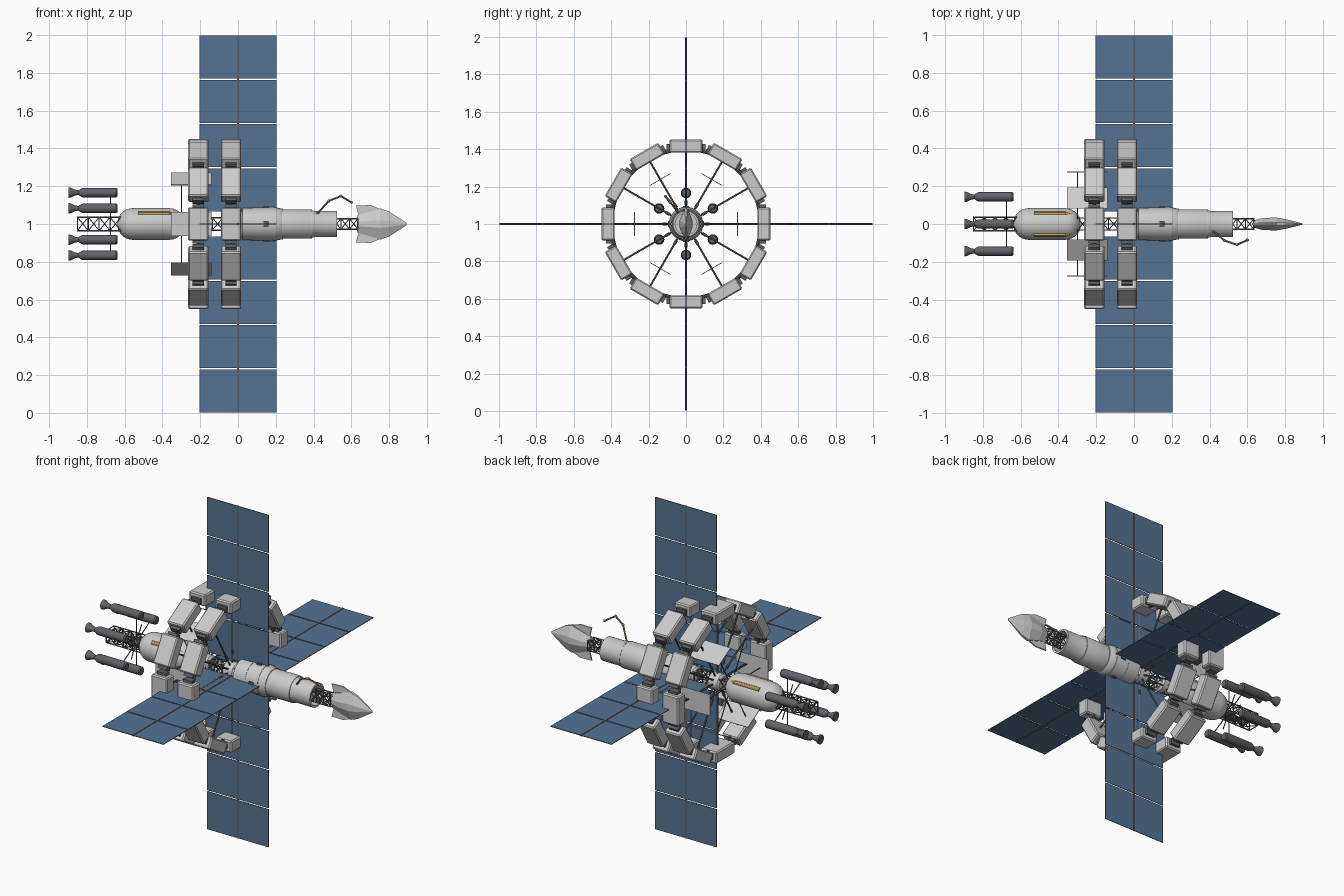
import bpy, bmesh, math
from mathutils import Matrix, Vector

if "Cube" in bpy.data.objects:
    bpy.data.objects.remove(bpy.data.objects["Cube"])

TAU = math.tau
AXIS = Matrix.Translation((0, 0, 1))          # station axis runs along x at z = 1


def mat(name, rgb):
    m = bpy.data.materials.new(name)
    m.diffuse_color = (*rgb, 1)
    m.use_nodes = True
    m.node_tree.nodes["Principled BSDF"].inputs["Base Color"].default_value = m.diffuse_color
    return m


BLUE = mat("panel_blue", (0.09, 0.17, 0.29))
DARK = mat("dark_metal", (0.12, 0.125, 0.14))
GOLD = mat("gold_foil", (0.55, 0.37, 0.13))
TAN = mat("arm_tan", (0.32, 0.22, 0.12))


def finish(bm, name, material=None, smooth=False, bevel=0):
    bmesh.ops.recalc_face_normals(bm, faces=bm.faces[:])
    me = bpy.data.meshes.new(name)
    bm.to_mesh(me)
    bm.free()
    ob = bpy.data.objects.new(name, me)
    bpy.context.collection.objects.link(ob)
    if material:
        me.materials.append(material)
    if bevel:
        b = ob.modifiers.new("bevel", 'BEVEL')
        b.width, b.segments = bevel, 1
    if smooth:
        bpy.ops.object.select_all(action='DESELECT')
        ob.select_set(True)
        bpy.context.view_layer.objects.active = ob
        bpy.ops.object.shade_smooth_by_angle(angle=math.radians(30))
    return ob


def polar(x, r, a):
    return Vector((x, r * math.cos(a), 1 + r * math.sin(a)))


def box(bm, x, r, t, size, a=0.0):
    """Box at axial x, radial r, tangential t, turned about the station axis."""
    m = AXIS @ Matrix.Rotation(a, 4, 'X') @ Matrix.Translation((x, r, t)) @ Matrix.Diagonal((*size, 1))
    bmesh.ops.create_cube(bm, size=1, matrix=m)


def rod(bm, p, q, r, n=6):
    p, q = Vector(p), Vector(q)
    d = q - p
    m = Matrix.Translation((p + q) / 2) @ d.to_track_quat('Z', 'Y').to_matrix().to_4x4()
    bmesh.ops.create_cone(bm, cap_ends=True, segments=n, radius1=r, radius2=r, depth=d.length, matrix=m)


def lathe(bm, profile, n=32, off=(0, 1)):
    """Revolve (x, radius) points about a line parallel to x."""
    rings = [[bm.verts.new((x, off[0] + r * math.cos(TAU * i / n), off[1] + r * math.sin(TAU * i / n)))
              for i in range(n)] for x, r in profile]
    for u, v in zip(rings, rings[1:]):
        for i in range(n):
            bm.faces.new((u[i], u[(i + 1) % n], v[(i + 1) % n], v[i]))
    bm.faces.new(rings[0])
    bm.faces.new(rings[-1])


def truss(name, x0, x1, h, bays, r=0.004):
    bm = bmesh.new()
    c = [(h, h), (-h, h), (-h, -h), (h, -h)]
    step = (x1 - x0) / bays
    for i in range(4):
        (ya, za), (yb, zb) = c[i], c[(i + 1) % 4]
        rod(bm, (x0, ya, 1 + za), (x1, ya, 1 + za), r)
        for k in range(bays + 1):
            x = x0 + k * step
            rod(bm, (x, ya, 1 + za), (x, yb, 1 + zb), r * 0.8, 5)
            if k < bays:
                rod(bm, (x, ya, 1 + za), (x + step, yb, 1 + zb), r * 0.7, 5)
                rod(bm, (x, yb, 1 + zb), (x + step, ya, 1 + za), r * 0.7, 5)
    return finish(bm, name, DARK)


# Trusses along the spine
truss("middle_truss", -0.30, 0.03, 0.032, 6)
truss("rear_truss", -0.85, -0.62, 0.036, 4)
truss("docking_truss", 0.50, 0.635, 0.028, 3)

# Stepped forward hull with an open, recessed front end
bm = bmesh.new()
lathe(bm, [(0.015, 0.06), (0.025, 0.085), (0.19, 0.09), (0.23, 0.082), (0.235, 0.078),
           (0.38, 0.078), (0.40, 0.07), (0.525, 0.07), (0.525, 0.058), (0.48, 0.058)])
finish(bm, "forward_hull", smooth=True)
bm = bmesh.new()
for x, r in ((0.105, 0.089), (0.19, 0.092), (0.235, 0.082), (0.39, 0.0765)):
    lathe(bm, [(x - 0.003, r), (x + 0.003, r)])
finish(bm, "hull_bands", smooth=True)
bm = bmesh.new()
for i in range(4):
    box(bm, 0.15, 0.088, 0, (0.03, 0.014, 0.03), i * TAU / 4)
finish(bm, "hull_hatches", DARK)

# Rear tank with elliptical caps
prof = []
for i in range(1, 8):
    t = i / 7 * math.pi / 2
    prof.append((-0.555 - 0.085 * math.cos(t), 0.084 * math.sin(t)))
prof += [(-2 * 0.46 - x, r) for x, r in reversed(prof)]
prof = [(x + 0.0, max(r, 0.004)) for x, r in prof]
bm = bmesh.new()
lathe(bm, prof)
finish(bm, "rear_tank", smooth=True)
bm = bmesh.new()
for a in (TAU / 8, 3 * TAU / 8):
    rod(bm, polar(-0.53, 0.079, a), polar(-0.365, 0.079, a), 0.012, 12)
    rod(bm, polar(-0.367, 0.079, a), polar(-0.335, 0.066, a), 0.012, 12)
finish(bm, "tank_gold_strips", GOLD, smooth=True)

# Two habitat rings: modules, linking tunnels, spokes and hubs
for label, xc in (("rear", -0.21), ("front", -0.037)):
    mods, links, spokes, hub = (bmesh.new() for _ in range(4))
    for i in range(12):
        a, b = i * TAU / 12, (i + 1) * TAU / 12
        box(mods, xc, 0.416, 0, (0.108, 0.07, 0.176), a)
        box(links, xc, 0.41, 0.093, (0.06, 0.035, 0.022), a)
        box(links, xc, 0.41, -0.093, (0.06, 0.035, 0.022), a)
        rod(links, polar(xc, 0.412, a), polar(xc, 0.412, b), 0.009, 8)
        rod(spokes, polar(xc, 0.03, a), polar(xc, 0.39, a), 0.005)
        rod(spokes, polar(xc, 0.10, a), polar(xc, 0.125, a), 0.008, 8)
    lathe(hub, [(xc - 0.04, 0.04), (xc - 0.03, 0.05), (xc + 0.03, 0.05), (xc + 0.04, 0.04)])
    finish(mods, label + "_ring_modules", bevel=0.007)
    finish(links, label + "_ring_tunnels", DARK)
    finish(spokes, label + "_ring_spokes", DARK)
    finish(hub, label + "_ring_hub", smooth=True)

# Six radiator plates inside the rear ring
bm, arms = bmesh.new(), bmesh.new()
for i in range(6):
    a = i * TAU / 6
    box(bm, -0.247, 0.275, 0, (0.215, 0.004, 0.128), a)
    rod(arms, polar(-0.30, 0.06, a), polar(-0.30, 0.275, a), 0.003)
finish(bm, "radiator_plates")
finish(arms, "radiator_arms", DARK)

# Four solar wings of four split panels, each on a mast
bm, mast = bmesh.new(), bmesh.new()
for i in range(4):
    a = i * TAU / 4
    for k in range(4):
        r = 0.181 + k * 0.2342
        for s in (-1, 1):
            box(bm, s * 0.1035, r, 0, (0.199, 0.2275, 0.004), a)
    box(mast, 0, 0.53, 0, (0.01, 0.935, 0.009), a)
finish(bm, "solar_panels", BLUE)
finish(mast, "solar_masts", DARK)

# Six booster engines on struts around the rear truss
bm, strut = bmesh.new(), bmesh.new()
for i in range(6):
    a = TAU / 12 + i * TAU / 6
    c = polar(0, 0.166, a)
    lathe(bm, [(-0.895, 0.022), (-0.897, 0.028), (-0.885, 0.026), (-0.865, 0.016), (-0.845, 0.012),
               (-0.83, 0.022), (-0.82, 0.025), (-0.645, 0.025), (-0.638, 0.02)], 16, (c.y, c.z))
    rod(strut, polar(-0.675, 0.03, a), polar(-0.675, 0.15, a), 0.003)
    rod(strut, polar(-0.675, 0.03, a + TAU / 12), polar(-0.675, 0.10, a + TAU / 12), 0.003)
finish(bm, "booster_engines", DARK, smooth=True)
finish(strut, "booster_struts", DARK)

# Docked faceted shuttle: flat lozenge body and swept fins
bm = bmesh.new()
rings = []
for x, hy, hz in ((0.63, 0.018, 0.045), (0.68, 0.032, 0.06), (0.755, 0.034, 0.082),
                  (0.80, 0.026, 0.066), (0.893, 0.003, 0.006)):
    rings.append([bm.verts.new((x, hy * u, 1 + hz * v)) for u, v in
                  ((1, 0.25), (0.25, 1), (-0.25, 1), (-1, 0.25), (-1, -0.25), (-0.25, -1), (0.25, -1), (1, -0.25))])
for u, v in zip(rings, rings[1:]):
    for i in range(8):
        bm.faces.new((u[i], u[(i + 1) % 8], v[(i + 1) % 8], v[i]))
bm.faces.new(rings[0])
bm.faces.new(rings[-1])
finish(bm, "shuttle_body")
bm = bmesh.new()
for s in (-1, 1):
    f = bm.faces.new([bm.verts.new((x, 0.004, 1 + s * z)) for x, z in
                      ((0.64, 0.035), (0.625, 0.098), (0.70, 0.10), (0.765, 0.075), (0.72, 0.04))])
    e = bmesh.ops.extrude_face_region(bm, geom=[f])
    bmesh.ops.translate(bm, vec=(0, -0.008, 0), verts=[g for g in e["geom"] if isinstance(g, bmesh.types.BMVert)])
finish(bm, "shuttle_fins")

# Jointed robot arm
bm = bmesh.new()
pts = [(0.42, -0.038, 1.055), (0.48, -0.088, 1.122), (0.545, -0.11, 1.148), (0.60, -0.085, 1.115)]
for p, q in zip(pts, pts[1:]):
    rod(bm, p, q, 0.005, 8)
for p in pts:
    bmesh.ops.create_icosphere(bm, subdivisions=2, radius=0.008, matrix=Matrix.Translation(p))
finish(bm, "robot_arm", TAN, smooth=True)
